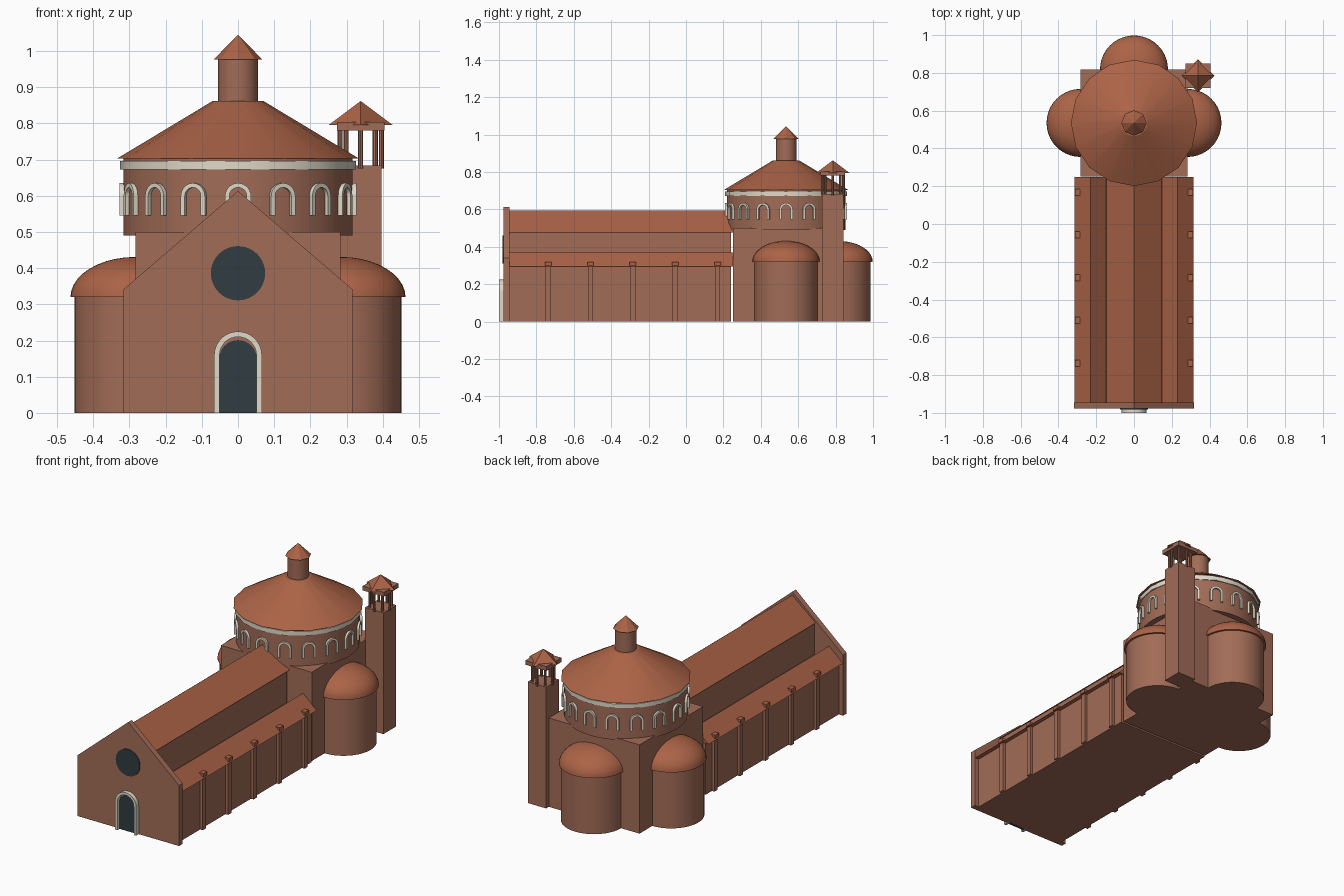
import bpy, bmesh
from math import pi, sin, cos, radians

if "Cube" in bpy.data.objects:
    bpy.data.objects.remove(bpy.data.objects["Cube"])


def material(name, rgb):
    m = bpy.data.materials.new(name)
    m.diffuse_color = (*rgb, 1)
    m.use_nodes = True
    m.node_tree.nodes["Principled BSDF"].inputs["Base Color"].default_value = m.diffuse_color
    return m


BRICK = material("brick", (0.36, 0.15, 0.095))
TILE = material("roof_tile", (0.41, 0.125, 0.062))
STONE = material("pale_stone", (0.75, 0.70, 0.58))
DARK = material("dark_glass", (0.03, 0.045, 0.055))


def finish(name, bm, mat, smooth=0):
    bmesh.ops.recalc_face_normals(bm, faces=bm.faces)
    me = bpy.data.meshes.new(name)
    bm.to_mesh(me)
    bm.free()
    me.materials.append(mat)
    ob = bpy.data.objects.new(name, me)
    bpy.context.collection.objects.link(ob)
    if smooth:
        bpy.ops.object.select_all(action='DESELECT')
        ob.select_set(True)
        bpy.context.view_layer.objects.active = ob
        bpy.ops.object.shade_smooth_by_angle(angle=radians(smooth))
    return ob


def prism(name, pts, y0, y1, mat):
    """Extrude an (x, z) outline from y0 to y1."""
    bm = bmesh.new()
    face = bm.faces.new([bm.verts.new((x, y0, z)) for x, z in pts])
    res = bmesh.ops.extrude_face_region(bm, geom=[face])
    new = [v for v in res["geom"] if isinstance(v, bmesh.types.BMVert)]
    bmesh.ops.translate(bm, verts=new, vec=(0, y1 - y0, 0))
    return finish(name, bm, mat)


def box(name, x, y, z, mat):
    return prism(name, [(x[0], z[0]), (x[1], z[0]), (x[1], z[1]), (x[0], z[1])], y[0], y[1], mat)


def cone(name, x, y, z0, z1, r0, r1, n, mat, smooth=30):
    bm = bmesh.new()
    bmesh.ops.create_cone(bm, cap_ends=True, segments=n, radius1=r0, radius2=r1, depth=z1 - z0)
    bmesh.ops.translate(bm, verts=bm.verts, vec=(x, y, (z0 + z1) / 2))
    return finish(name, bm, mat, smooth)


def dome(name, x, y, z, r, h, mat):
    bm = bmesh.new()
    bmesh.ops.create_uvsphere(bm, u_segments=40, v_segments=20, radius=r)
    bmesh.ops.bisect_plane(bm, geom=bm.verts[:] + bm.edges[:] + bm.faces[:],
                           plane_co=(0, 0, 0), plane_no=(0, 0, -1), clear_outer=True)
    rim = [e for e in bm.edges if e.is_boundary]
    bmesh.ops.contextual_create(bm, geom=rim)
    for v in bm.verts:
        v.co = (v.co.x + x, v.co.y + y, v.co.z * h / r + z)
    return finish(name, bm, mat, 35)


def arc(r, cz, a0=0, a1=pi, n=16):
    return [(r * cos(a0 + (a1 - a0) * i / n), cz + r * sin(a0 + (a1 - a0) * i / n)) for i in range(n + 1)]


def arch(r_out, r_in, z0, cz):
    """Outline of an arched frame."""
    return ([(r_out, z0)] + arc(r_out, cz) + [(-r_out, z0), (-r_in, z0)]
            + arc(r_in, cz, pi, 0) + [(r_in, z0)])


CX, CY = 0.283, 0.535     # crossing half width, centre

# Facade with portal and round window
prism("facade", [(-0.317, 0), (0.317, 0), (0.317, 0.341), (0, 0.613), (-0.317, 0.341)], -0.977, -0.945, BRICK)
prism("portal_frame", arch(0.066, 0.051, 0, 0.159), -1.0, -0.97, STONE)
prism("door", [(0.052, 0)] + arc(0.052, 0.149) + [(-0.052, 0)], -0.981, -0.96, DARK)
prism("round_window", arc(0.075, 0.386, 0, 2 * pi * 39 / 40, 39), -0.981, -0.96, DARK)

# Nave and aisles
box("aisle_walls", (-0.29, 0.29), (-0.95, 0.24), (0, 0.296), BRICK)
box("nave_wall", (-0.138, 0.138), (-0.95, 0.24), (0.28, 0.478), BRICK)
prism("nave_roof", [(-0.146, 0.476), (0.146, 0.476), (0, 0.594)], -0.947, 0.25, TILE)
for side, s in (("left", -1), ("right", 1)):
    prism(f"{side}_aisle_roof", [(s * 0.146, 0.294), (s * 0.315, 0.294), (s * 0.23, 0.369)], -0.947, 0.25, TILE)
    for i in range(5):
        y = -0.737 + i * 0.2265
        box(f"{side}_buttress_{i}", sorted((s * 0.28, s * 0.306)), (y - 0.014, y + 0.014), (0, 0.302), BRICK)
        box(f"{side}_buttress_cap_{i}", sorted((s * 0.286, s * 0.312)), (y - 0.017, y + 0.017), (0.3, 0.32), TILE)

# Crossing block and three apses
box("crossing_block", (-CX, CX), (CY - CX, CY + CX), (0, 0.5), BRICK)
for nm, x, y in (("left", -CX, CY), ("right", CX, CY), ("back", 0, CY + CX)):
    cone(f"{nm}_apse", x, y, 0, 0.322, 0.169, 0.169, 40, BRICK)
    dome(f"{nm}_apse_dome", x, y, 0.32, 0.18, 0.111, TILE)

# Drum, cornice, roof and lantern
cone("drum", 0, CY, 0.49, 0.704, 0.317, 0.317, 48, BRICK)
cone("drum_cornice", 0, CY, 0.672, 0.696, 0.326, 0.326, 16, STONE)
cone("drum_roof", 0, CY, 0.703, 0.862, 0.334, 0.07, 16, TILE)
cone("lantern", 0, CY, 0.85, 0.98, 0.055, 0.055, 24, BRICK)
cone("lantern_roof", 0, CY, 0.977, 1.045, 0.067, 0, 8, TILE, 0)

# Ring of sixteen blind arches on the drum
first = prism("drum_arch_0", arch(0.036, 0.024, 0.545, 0.599), -0.327, -0.305, STONE)
first.location.y = CY
for i in range(1, 16):
    ob = bpy.data.objects.new(f"drum_arch_{i}", first.data)
    bpy.context.collection.objects.link(ob)
    ob.location.y = CY
    ob.rotation_euler.z = i * pi / 8

# Bell tower with open belfry
TX, TY = 0.339, 0.785
box("tower_shaft", (TX - 0.057, TX + 0.057), (TY - 0.057, TY + 0.057), (0, 0.683), BRICK)
for i in range(8):
    a = i * pi / 4
    cone(f"belfry_post_{i}", TX + 0.057 * cos(a), TY + 0.057 * sin(a), 0.675, 0.785, 0.007, 0.007, 8, BRICK)
box("belfry_slab", (TX - 0.066, TX + 0.066), (TY - 0.066, TY + 0.066), (0.78, 0.804), BRICK)
cone("tower_roof", TX, TY, 0.796, 0.862, 0.088, 0, 4, TILE, 0)
